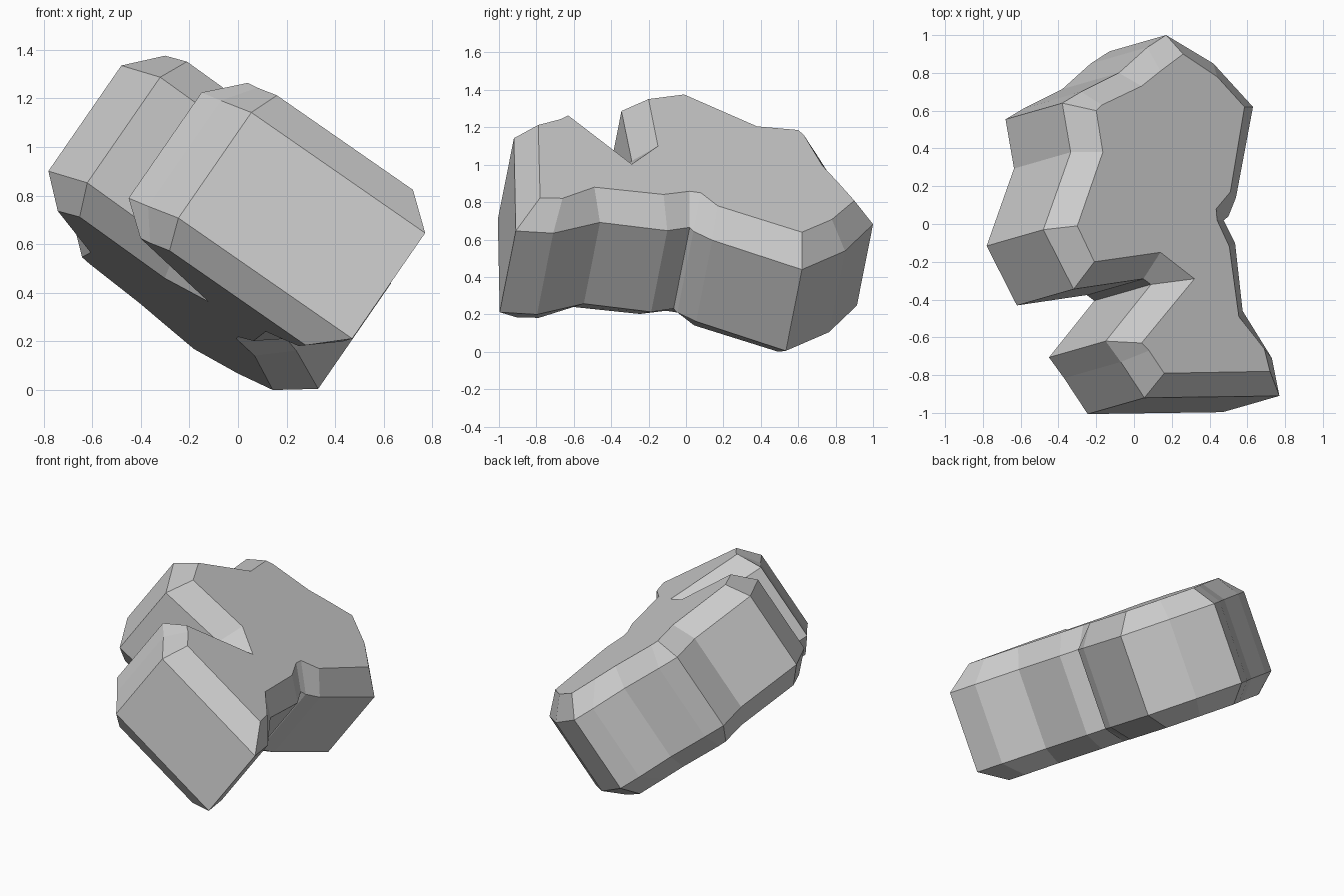
import bpy
import bmesh
from mathutils import Vector

if "Cube" in bpy.data.objects:
    bpy.data.objects.remove(bpy.data.objects["Cube"])

# Tilted slab: axis runs through its thickness
AXIS = Vector((.561, .161, .812)).normalized()

# Plan outline in x, y: wall edge, then matching inner edge of the chamfer
OUTLINE = [
    (.77, -.91, .72, -.78), (.055, -.92, .16, -.79), (-.07, -.73, .08, -.67),
    (-.15, -.62, .04, -.63), (.09, -.32, .32, -.29), (.05, -.29, .14, -.15),
    (-.32, -.345, -.21, -.20), (-.48, -.03, -.30, -.01), (-.335, .38, -.165, .38),
    (-.38, .64, -.20, .60), (-.28, .70, -.17, .63), (-.08, .80, .04, .73),
    (.07, .935, .14, .81), (.17, 1.0, .26, .90), (.42, .85, .44, .78),
    (.63, .62, .585, .62), (.54, .14, .51, .17), (.50, .04, .435, .08),
    (.475, .02, .44, .02), (.535, -.10, .505, -.12), (.575, -.46, .555, -.49),
    (.73, -.71, .69, -.66),
]


def on_plane(x, y, d):
    """Point of the tilted plane at distance d above the given x, y."""
    return Vector((x, y, (d - AXIS.x * x - AXIS.y * y) / AXIS.z))


# Four rings: top inset, wall top, wall bottom, bottom inset
wall = [on_plane(a, b, .805) for a, b, c, d in OUTLINE]
inset = [on_plane(c, d, .942) for a, b, c, d in OUTLINE]
rings = [inset, wall,
         [p - AXIS * .535 for p in wall],
         [p - AXIS * .787 for p in inset]]
low = min(p.z for ring in rings for p in ring)

bm = bmesh.new()
loops = [[bm.verts.new(p - Vector((0, 0, low))) for p in ring] for ring in rings]

# Caps, chamfers and walls
bm.faces.new(loops[0])
bm.faces.new(loops[-1][::-1])
n = len(OUTLINE)
for upper, lower in zip(loops, loops[1:]):
    for i in range(n):
        j = (i + 1) % n
        bm.faces.new((upper[i], upper[j], lower[j], lower[i]))
bmesh.ops.recalc_face_normals(bm, faces=bm.faces)

mesh = bpy.data.meshes.new("rock_slab")
bm.to_mesh(mesh)
bm.free()
bpy.context.collection.objects.link(bpy.data.objects.new("rock_slab", mesh))
